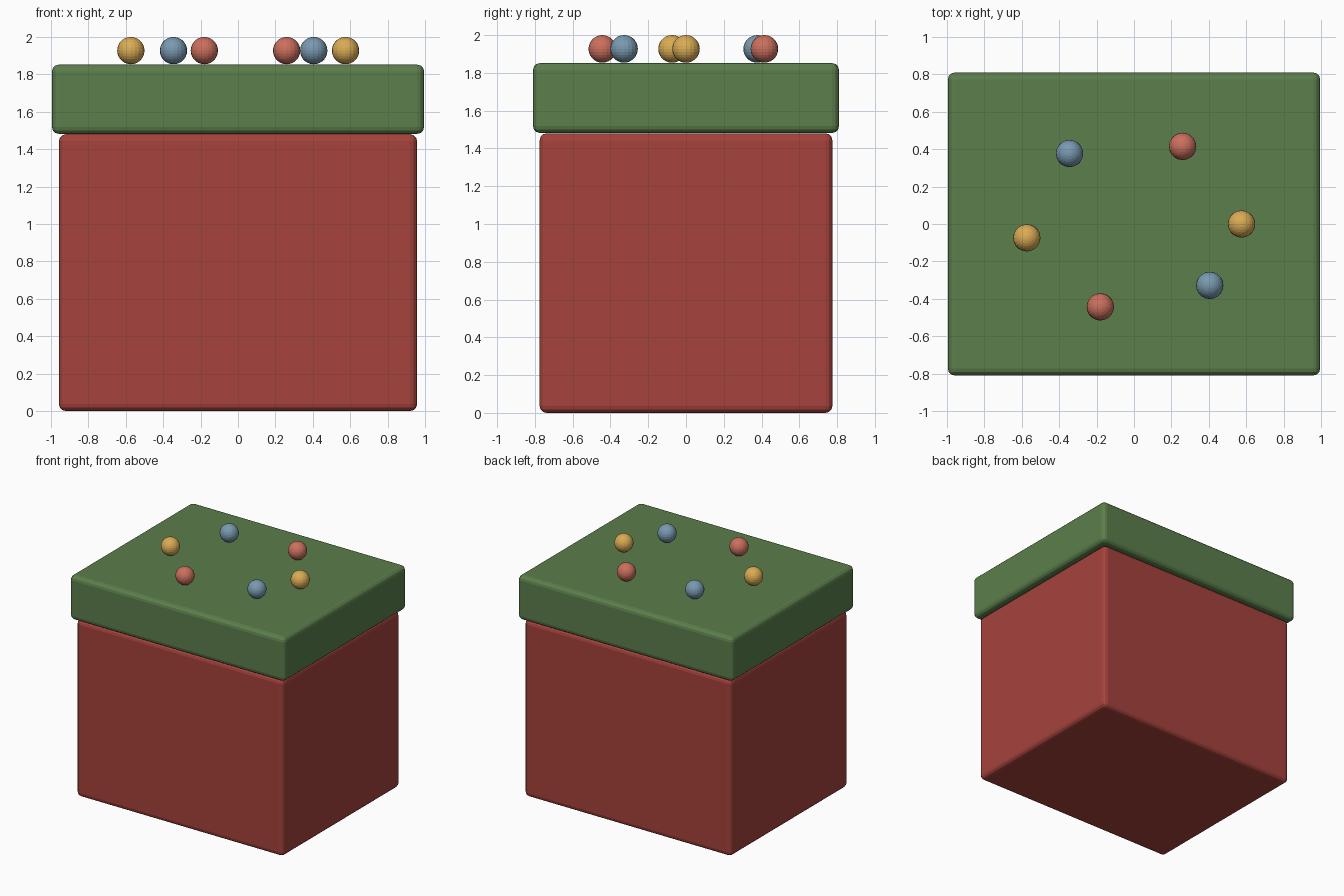
import bpy

if "Cube" in bpy.data.objects:
    bpy.data.objects.remove(bpy.data.objects["Cube"])


def material(name, rgb):
    m = bpy.data.materials.new(name)
    m.diffuse_color = (*rgb, 1)
    m.use_nodes = True
    m.node_tree.nodes["Principled BSDF"].inputs["Base Color"].default_value = m.diffuse_color
    return m


def rounded_box(name, size, z0, mat, bevel=0.037):
    bpy.ops.mesh.primitive_cube_add(size=1, location=(0, 0, z0 + size[2] / 2))
    ob = bpy.context.object
    ob.name = name
    ob.scale = size
    bpy.ops.object.transform_apply(location=False, rotation=False, scale=True)
    mod = ob.modifiers.new("bevel", 'BEVEL')
    mod.width = bevel
    mod.segments = 3
    ob.data.materials.append(mat)
    return ob


red = material("box_red", (0.38, 0.055, 0.045))
green = material("lid_green", (0.105, 0.21, 0.07))
ball_mats = {
    "red": material("ball_red", (0.6, 0.16, 0.11)),
    "blue": material("ball_blue", (0.19, 0.32, 0.43)),
    "yellow": material("ball_yellow", (0.7, 0.41, 0.09)),
}

# Box body and overhanging lid
rounded_box("box_body", (1.915, 1.55, 1.48), 0, red)
rounded_box("box_lid", (1.99, 1.62, 0.37), 1.482, green)

# Ring of small balls resting on the lid
RADIUS = 0.073
balls = [
    ("yellow", 0.575, 0.0), ("red", 0.26, 0.415), ("blue", -0.345, 0.377),
    ("yellow", -0.573, -0.074), ("red", -0.18, -0.443), ("blue", 0.405, -0.328),
]
for i, (colour, x, y) in enumerate(balls):
    bpy.ops.mesh.primitive_uv_sphere_add(segments=20, ring_count=14, radius=RADIUS,
                                         location=(x, y, 2 - RADIUS))
    ob = bpy.context.object
    ob.name = f"{colour}_ball_{i + 1}"
    ob.data.materials.append(ball_mats[colour])
